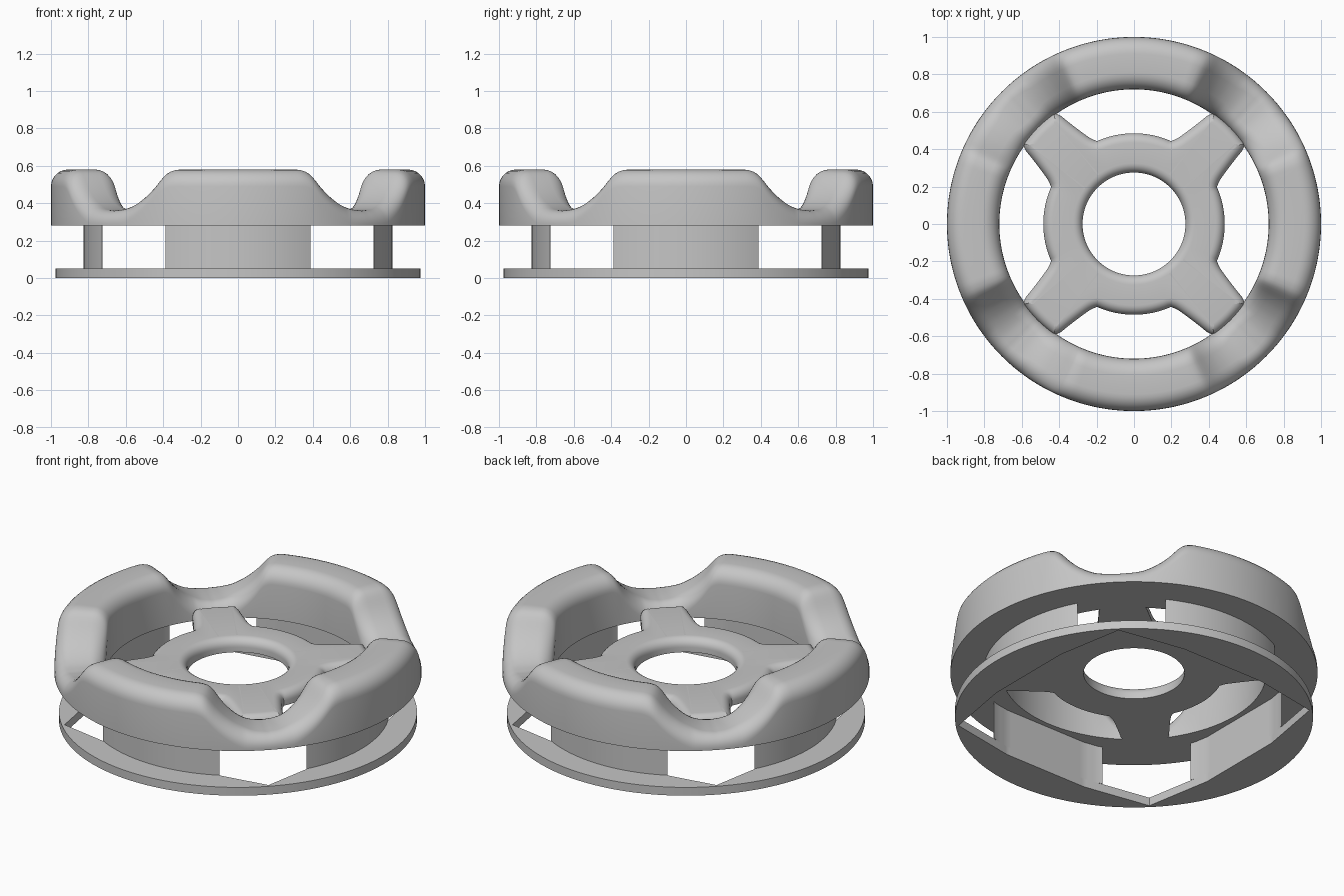
import bpy, bmesh
from math import sin, cos, pi, radians, hypot

cube = bpy.data.objects.get("Cube")
if cube:
    bpy.data.objects.remove(cube)

grey = bpy.data.materials.new("neutral grey")
grey.use_nodes = True
grey.diffuse_color = (0.56, 0.56, 0.56, 1)
grey.node_tree.nodes["Principled BSDF"].inputs["Base Color"].default_value = (0.56, 0.56, 0.56, 1)

ANGLES = range(360)
RING_IN, RING_OUT, RING_BASE = 0.72, 1.0, 0.28
HUB_HOLE, HUB_TOP = 0.275, 0.36
PLATE_OUT, PLATE_TOP = 0.975, 0.05


def loft(name, sections, closed=True):
    """Skin a row of closed cross-sections, joined into a loop or capped."""
    bm = bmesh.new()
    rows = [[bm.verts.new(p) for p in s] for s in sections]
    n = len(rows[0])
    for i in range(len(rows) if closed else len(rows) - 1):
        a, b = rows[i], rows[(i + 1) % len(rows)]
        for k in range(n):
            bm.faces.new((a[k], b[k], b[(k + 1) % n], a[(k + 1) % n]))
    if not closed:
        bm.faces.new(rows[0])
        bm.faces.new(rows[-1])
    bmesh.ops.recalc_face_normals(bm, faces=bm.faces)
    mesh = bpy.data.meshes.new(name)
    bm.to_mesh(mesh)
    bm.free()
    mesh.materials.append(grey)
    obj = bpy.data.objects.new(name, mesh)
    bpy.context.collection.objects.link(obj)
    bpy.ops.object.select_all(action='DESELECT')
    obj.select_set(True)
    bpy.context.view_layer.objects.active = obj
    bpy.ops.object.shade_smooth_by_angle(angle=radians(35))
    return obj


def polar(r, deg, z):
    return (r * cos(radians(deg)), r * sin(radians(deg)), z)


def from_axis(deg):
    """Angle to the nearest x or y axis, 0 to 45."""
    a = deg % 90
    return min(a, 90 - a)


def interp(table, t):
    """Smooth (Catmull-Rom style) lookup in a short table."""
    if t <= table[0][0]:
        return table[0][1]
    for i in range(len(table) - 1):
        (x0, y0), (x1, y1) = table[i], table[i + 1]
        if t <= x1:
            xa, ya = table[max(i - 1, 0)]
            xb, yb = table[min(i + 2, len(table) - 1)]
            w, u = x1 - x0, (t - x0) / (x1 - x0)
            m0, m1 = (y1 - ya) / (x1 - xa) * w, (yb - y0) / (xb - x0) * w
            return ((2*u**3 - 3*u*u + 1) * y0 + (u**3 - 2*u*u + u) * m0
                    + (3*u*u - 2*u**3) * y1 + (u**3 - u*u) * m1)
    return table[-1][1]


def fillet(radius, steps=7):
    """Quarter round as (inset from side, drop from top), side first."""
    return [(radius * (1 - cos(pi / 2 * i / steps)), radius * (1 - sin(pi / 2 * i / steps)))
            for i in range(steps + 1)]


# Scalloped grip ring: four raised lobes with saddles on the diagonals
LOBE = [(18, 0.58), (21, 0.578), (24, 0.56), (28, 0.49), (31, 0.445),
        (35, 0.402), (40, 0.37), (45, 0.36)]
sections = []
for d in ANGLES:
    h = interp(LOBE, from_axis(d))
    arc = fillet(min(0.09, (h - RING_BASE) * 0.85))
    sections.append([polar(RING_IN, d, RING_BASE)]
                    + [polar(RING_IN + i, d, h - z) for i, z in arc]
                    + [polar(RING_OUT - i, d, h - z) for i, z in reversed(arc)]
                    + [polar(RING_OUT, d, RING_BASE)])
loft("grip_ring", sections)

# Hub with four flared diagonal spokes
SPOKE = [(24, 0.485), (27, 0.515), (30, 0.573), (32.5, 0.64), (34.5, 0.71), (36, 0.73)]
outline = []
for d in ANGLES:
    a = from_axis(d)
    outline.append(polar(0.485 if a <= 24 else interp(SPOKE, a), d, 0))
sections = []
for d in ANGLES:
    x, y, _ = outline[d]
    p, q = outline[d - 1], outline[(d + 1) % len(outline)]
    tx, ty = q[0] - p[0], q[1] - p[1]
    length = hypot(tx, ty)
    nx, ny = ty / length, -tx / length
    arc = fillet(0.05)
    sections.append([polar(HUB_HOLE, d, RING_BASE)]
                    + [polar(HUB_HOLE + i, d, HUB_TOP - z) for i, z in arc]
                    + [(x - nx * i, y - ny * i, HUB_TOP - z) for i, z in reversed(arc)]
                    + [(x, y, RING_BASE)])
loft("spoked_hub", sections)


# Base plate with a pointed, bowed-square opening
def opening(deg):
    a = radians(from_axis(deg))
    return min(0.75 / cos(a), 0.786 / cos(a - radians(10)))


loft("base_plate", [[polar(opening(d), d, 0), polar(opening(d), d, PLATE_TOP),
                     polar(PLATE_OUT, d, PLATE_TOP), polar(PLATE_OUT, d, 0)] for d in ANGLES])

# Four curved walls joining plate and ring, thinning towards their ends
WALL_OUT = 0.825
for name, turn in (("left", 0), ("back", 90), ("right", 180), ("front", 270)):
    sections = []
    for k in range(-14, 15):
        d = turn + 2 * k
        r = min(opening(d), WALL_OUT - 0.003)
        sections.append([polar(r, d, PLATE_TOP), polar(r, d, RING_BASE),
                         polar(WALL_OUT, d, RING_BASE), polar(WALL_OUT, d, PLATE_TOP)])
    loft(name + "_wall", sections, closed=False)
